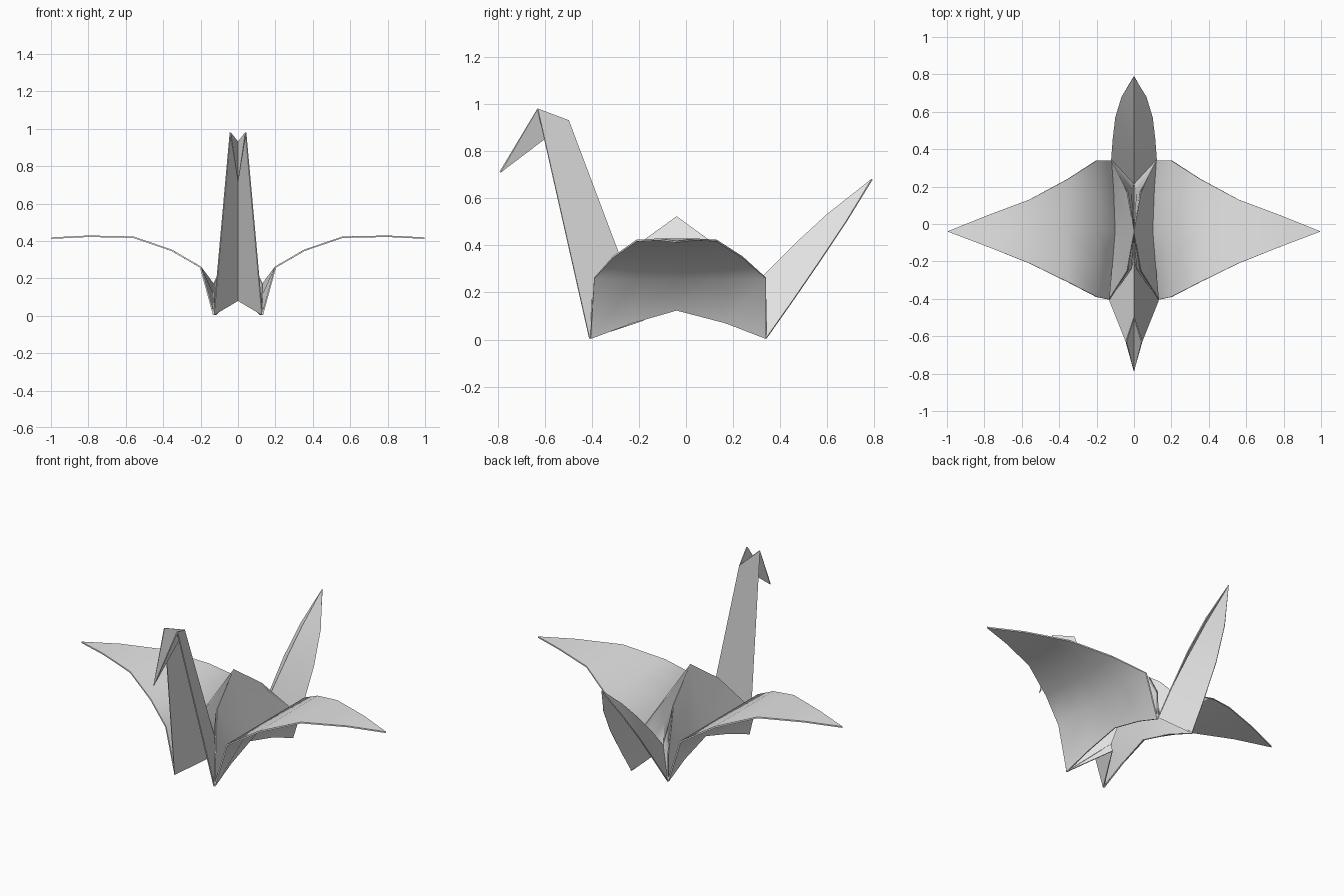
import bpy
import bmesh
import math

if "Cube" in bpy.data.objects:
    bpy.data.objects.remove(bpy.data.objects["Cube"])

paper = bpy.data.materials.new("light_grey_paper")
paper.diffuse_color = (0.8, 0.8, 0.8, 1)
paper.use_nodes = True
paper.node_tree.nodes["Principled BSDF"].inputs["Base Color"].default_value = paper.diffuse_color


def sheet(name, rows, thickness=0.006, angle=30):
    """Skin neighbouring rows of points, mirror in x and give paper thickness."""
    bm = bmesh.new()
    grid = [[bm.verts.new(p) for p in row] for row in rows]
    for a, b in zip(grid, grid[1:]):
        for i in range(len(a) - 1):
            bm.faces.new((a[i], a[i + 1], b[i + 1], b[i]))
    bmesh.ops.remove_doubles(bm, verts=bm.verts[:], dist=0.0005)
    bmesh.ops.recalc_face_normals(bm, faces=bm.faces[:])
    mesh = bpy.data.meshes.new(name)
    bm.to_mesh(mesh)
    bm.free()
    mesh.materials.append(paper)
    ob = bpy.data.objects.new(name, mesh)
    bpy.context.collection.objects.link(ob)
    mirror = ob.modifiers.new("mirror", 'MIRROR')
    mirror.use_clip = True
    solid = ob.modifiers.new("paper", 'SOLIDIFY')
    solid.thickness = thickness
    solid.offset = 0
    bpy.ops.object.select_all(action='DESELECT')
    bpy.context.view_layer.objects.active = ob
    ob.select_set(True)
    bpy.ops.object.convert(target='MESH')
    bpy.ops.object.shade_smooth_by_angle(angle=math.radians(angle))
    return ob


# Shared fold lines
peak = (0, -0.04, 0.52)
bottom_fold = [(0.13, -0.405, 0.004), (0.115, -0.23, 0.07), (0.10, -0.04, 0.125),
               (0.108, 0.17, 0.07), (0.12, 0.34, 0.004)]
hump_edge = [(0.13, -0.40, 0.17), (0.035, -0.25, 0.37), peak,
             (0.035, 0.17, 0.37), (0.12, 0.34, 0.17)]

# Wings: x, z, front y, back y of each station from root to tip
stations = [(0.20, 0.26, -0.39, 0.34), (0.355, 0.35, -0.31, 0.24),
            (0.56, 0.42, -0.21, 0.13), (0.80, 0.425, -0.115, 0.04),
            (0.998, 0.415, -0.04, -0.04)]
wing_rows = [bottom_fold]
for x, z, front, back in stations:
    wing_rows.append([(x, front + (back - front) * i / 4, z) for i in range(5)])
sheet("wings", wing_rows, 0.008, 45)

# Raised hump flanks between the wings
sheet("body_flanks", [hump_edge, bottom_fold])

# Folded gussets at both ends of the hump
sheet("front_gusset", [
    [peak, hump_edge[1], hump_edge[0]],
    [(0, -0.07, 0.42), (0.016, -0.24, 0.26), (0.128, -0.40, 0.01)],
    [(0, -0.07, 0.32), (0, -0.19, 0.13), (0.126, -0.40, 0.008)]])
sheet("back_gusset", [
    [peak, hump_edge[3], hump_edge[4]],
    [(0, -0.01, 0.42), (0.016, 0.18, 0.26), (0.118, 0.34, 0.01)],
    [(0, -0.01, 0.32), (0, 0.21, 0.14), (0.116, 0.34, 0.008)]])

# Neck, open to the front with its ridge behind
crown, nape = (0.042, -0.63, 0.98), (0, -0.50, 0.93)
sheet("neck", [[(0.13, -0.41, 0.004), crown], [(0, -0.18, 0.08), nape]])

# Head, reverse-folded out of the neck
sheet("head", [[nape, crown], [nape, (0, -0.79, 0.71)]])

# Tail, curved and ridged on top
tip = (0, 0.79, 0.68)
sheet("tail", [
    [(0.12, 0.34, 0.004), (0.112, 0.45, 0.16), (0.098, 0.57, 0.335), (0.065, 0.68, 0.50), tip],
    [(0, 0.20, 0.12), (0, 0.33, 0.27), (0, 0.47, 0.41), (0, 0.60, 0.53), tip]])
